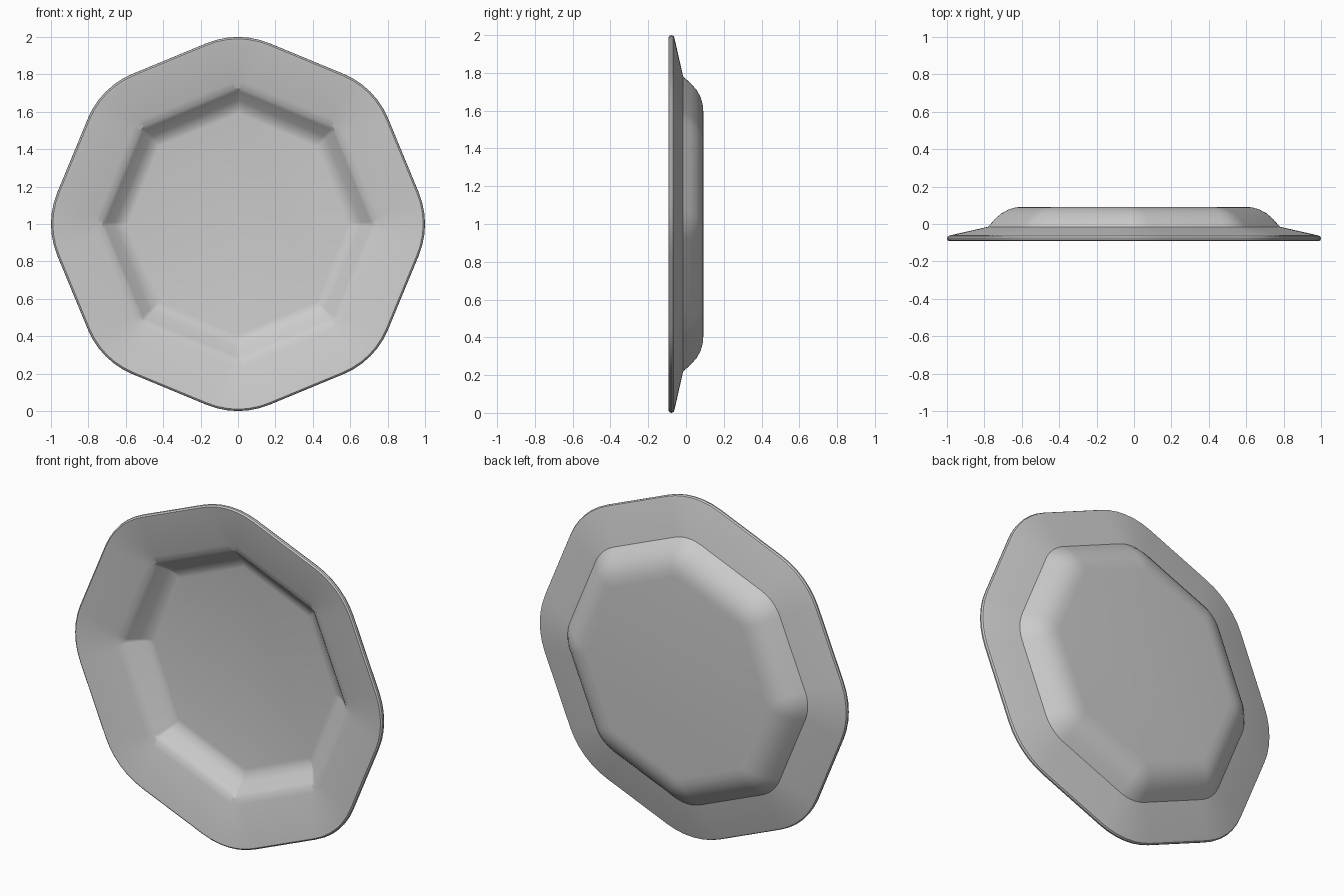
import bpy, bmesh, math

if "Cube" in bpy.data.objects:
    bpy.data.objects.remove(bpy.data.objects["Cube"])

STEPS = 6  # segments per rounded corner


def ring_points(reach, rho):
    """Rounded octagon with corner reach and corner radius."""
    c = reach - rho
    pts = []
    for k in range(8):
        a = k * math.pi / 4
        for i in range(STEPS + 1):
            t = a + math.radians(-22.5 + 45 * i / STEPS)
            pts.append((c * math.cos(a) + rho * math.cos(t),
                        c * math.sin(a) + rho * math.sin(t)))
    return pts


# Profile from well floor, over the rim, to the base: (reach, y, corner radius)
profile = [
    (0.59, 0.06, 0.02), (0.62, 0.055, 0.02), (0.66, 0.03, 0.02),
    (0.71, -0.02, 0.03), (0.725, -0.034, 0.06), (0.76, -0.045, 0.12),
    (0.975, -0.09, 0.42), (0.99, -0.092, 0.43), (0.998, -0.085, 0.44),
    (1.0, -0.075, 0.44), (0.995, -0.065, 0.44), (0.98, -0.06, 0.42),
    (0.78, -0.015, 0.22), (0.745, 0.025, 0.19), (0.71, 0.056, 0.16),
    (0.67, 0.078, 0.12), (0.63, 0.089, 0.08), (0.59, 0.092, 0.05),
]

bm = bmesh.new()
rings = [[bm.verts.new((x, y, z + 1)) for x, z in ring_points(r, rho)]
         for r, y, rho in profile]
for a, b in zip(rings, rings[1:]):
    n = len(a)
    for i in range(n):
        j = (i + 1) % n
        bm.faces.new((a[i], a[j], b[j], b[i]))

# Flat well floor and base
bm.faces.new(rings[0])
bm.faces.new(rings[-1])
bmesh.ops.recalc_face_normals(bm, faces=bm.faces)
mesh = bpy.data.meshes.new("octagonal_plate")
bm.to_mesh(mesh)
bm.free()
plate = bpy.data.objects.new("octagonal_plate", mesh)
bpy.context.collection.objects.link(plate)
bpy.context.view_layer.objects.active = plate
plate.select_set(True)
bpy.ops.object.shade_smooth_by_angle(angle=math.radians(25))
